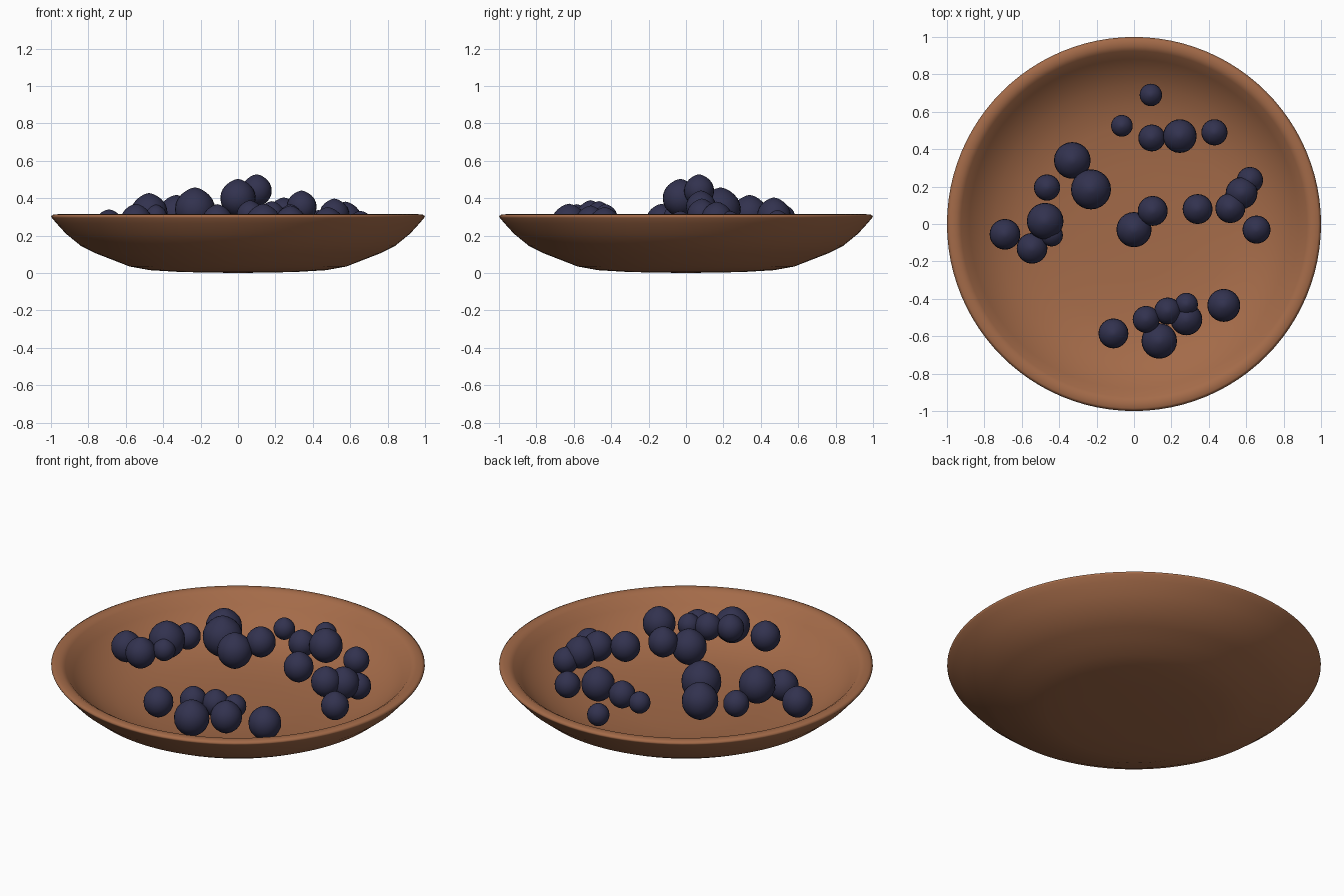
import bpy
import bmesh
import math
from mathutils import Vector

default_cube = bpy.data.objects.get("Cube")
if default_cube:
    bpy.data.objects.remove(default_cube, do_unlink=True)


def make_material(name, colour):
    material = bpy.data.materials.new(name)
    material.use_nodes = True
    material.diffuse_color = colour
    shader = material.node_tree.nodes["Principled BSDF"]
    shader.inputs["Base Color"].default_value = colour
    shader.inputs["Roughness"].default_value = 0.6
    return material


def lathe(name, profile, segments, material):
    """Revolve a radius/height profile around z into a smooth closed mesh."""
    bm = bmesh.new()
    verts = [bm.verts.new((radius, 0, height)) for radius, height in profile]
    edges = [bm.edges.new(pair) for pair in zip(verts, verts[1:])]
    bmesh.ops.spin(bm, geom=verts + edges, cent=(0, 0, 0), axis=(0, 0, 1),
                   angle=math.tau, steps=segments)
    bmesh.ops.remove_doubles(bm, verts=bm.verts[:], dist=0.0005)
    bmesh.ops.recalc_face_normals(bm, faces=bm.faces[:])
    for face in bm.faces:
        face.smooth = True
    mesh = bpy.data.meshes.new(name)
    bm.to_mesh(mesh)
    bm.free()
    mesh.materials.append(material)
    return mesh


def add_object(name, mesh, location=(0, 0, 0), scale=1.0):
    obj = bpy.data.objects.new(name, mesh)
    obj.location = Vector(location)
    obj.scale = (scale, scale, scale)
    bpy.context.scene.collection.objects.link(obj)
    return obj


clay = make_material("terracotta_brown", (0.37, 0.146, 0.066, 1))
skin = make_material("dark_berry_blue", (0.032, 0.032, 0.078, 1))

# Shallow bowl: outer wall, rounded lip, then inner wall down to the floor
outer_wall = [(0, 0), (0.3, 0.005), (0.47, 0.015), (0.58, 0.035), (0.67, 0.07),
              (0.76, 0.105), (0.84, 0.145), (0.92, 0.21), (0.97, 0.265)]
lip = [(0.995, 0.295), (1, 0.305), (0.985, 0.313), (0.95, 0.315), (0.925, 0.3)]
inner_wall = [(0.88, 0.25), (0.82, 0.195), (0.74, 0.145), (0.64, 0.105),
              (0.52, 0.08), (0.3, 0.065), (0, 0.06)]
add_object("bowl", lathe("bowl", outer_wall + lip + inner_wall, 96, clay))

# Berry shape: slightly tall, with softly pointed ends
half = [(0.23, 1.04), (0.46, 0.92), (0.68, 0.75), (0.86, 0.53), (0.97, 0.27)]
berry_profile = ([(0, 1.1)] + half + [(1, 0)]
                 + [(radius, -height) for radius, height in reversed(half)]
                 + [(0, -1.1)])
berry_mesh = lathe("berry", berry_profile, 24, skin)

# Berry clusters: x, y, z of the centre and radius
clusters = {
    "back": [(.09, .69, .25, .06), (-.065, .525, .3, .058), (.095, .46, .28, .072),
             (.245, .47, .305, .09), (.43, .49, .26, .07)],
    "left_inner": [(-.33, .34, .31, .098), (-.465, .195, .275, .07),
                   (-.23, .185, .34, .107)],
    "left_outer": [(-.475, .015, .32, .098), (-.69, -.055, .25, .082),
                   (-.545, -.13, .28, .082), (-.44, -.06, .3, .06)],
    "middle": [(0, -.03, .4, .094), (.1, .07, .44, .08), (.34, .08, .353, .08)],
    "right": [(.515, .085, .31, .08), (.575, .165, .288, .085),
              (.62, .235, .255, .07), (.655, -.03, .25, .075)],
    "front": [(-.11, -.585, .28, .08), (.065, -.51, .31, .072),
              (.135, -.625, .266, .095), (.18, -.465, .305, .072),
              (.28, -.51, .267, .085), (.28, -.43, .3, .062),
              (.48, -.435, .256, .088)],
}
for side, berries in clusters.items():
    for number, (x, y, z, radius) in enumerate(berries):
        add_object(f"{side}_berry_{number}", berry_mesh, (x, y, z), radius)
